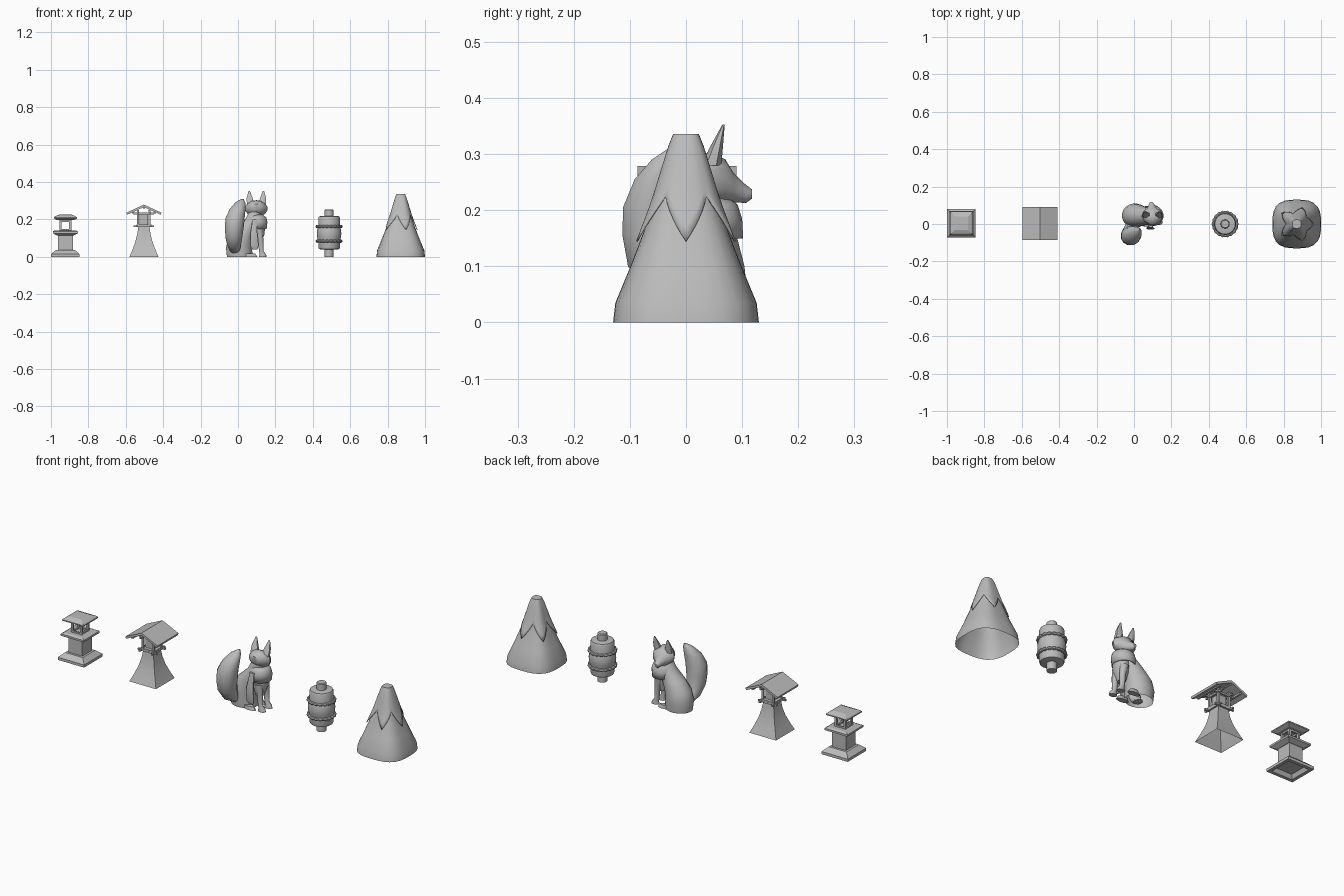
import bpy, bmesh, math
from mathutils import Vector

cube = bpy.data.objects.get("Cube")
if cube:
    bpy.data.objects.remove(cube, do_unlink=True)

stone = bpy.data.materials.new("plain_grey")
stone.use_nodes = True
GREY = (0.5, 0.5, 0.5, 1)
stone.diffuse_color = GREY
stone.node_tree.nodes["Principled BSDF"].inputs["Base Color"].default_value = GREY
X, Y, Z = Vector((1, 0, 0)), Vector((0, 1, 0)), Vector((0, 0, 1))


def finish(name, bm, smooth=False):
    bmesh.ops.recalc_face_normals(bm, faces=bm.faces)
    mesh = bpy.data.meshes.new(name)
    bm.to_mesh(mesh)
    bm.free()
    ob = bpy.data.objects.new(name, mesh)
    bpy.context.collection.objects.link(ob)
    mesh.materials.append(stone)
    if smooth:
        bpy.ops.object.select_all(action='DESELECT')
        ob.select_set(True)
        bpy.context.view_layer.objects.active = ob
        bpy.ops.object.shade_smooth_by_angle(angle=math.radians(40))
    return ob


def squareness(t, p):
    return (abs(math.cos(t)) ** p + abs(math.sin(t)) ** p) ** (-1 / p)


def skin(bm, loops, caps):
    for a, b in zip(loops, loops[1:]):
        for i in range(len(a)):
            j = (i + 1) % len(a)
            bm.faces.new((a[i], a[j], b[j], b[i]))
    if caps[0]:
        bm.faces.new(loops[0])
    if caps[1]:
        bm.faces.new(loops[-1])


# Rings are (x, y, z, half width along u, half width along v)
def loft(name, rings, n=16, p=2, u=X, v=Y, caps=(True, True), smooth=True):
    bm = bmesh.new()
    loops = []
    for x, y, z, a, b in rings:
        loop = []
        for i in range(n):
            t = 2 * math.pi * (i + 0.5) / n
            s = squareness(t, p)
            loop.append(bm.verts.new(Vector((x, y, z)) + u * a * s * math.cos(t) + v * b * s * math.sin(t)))
        loops.append(loop)
    skin(bm, loops, caps)
    return finish(name, bm, smooth)


def stack(name, cx, cy, profile, n=4, p=200, **kw):
    """Profile of (height, half width) about a vertical axis."""
    return loft(name, [(cx, cy, z, r, r) for z, r in profile], n, p, **kw)


def box(name, x, y, z, w, d, h):
    return loft(name, [(x, y, z - h / 2, w / 2, d / 2), (x, y, z + h / 2, w / 2, d / 2)], 4, 200, smooth=False)


def corner_posts(name, cx, cy, off, size, z0, z1):
    for i, (sx, sy) in enumerate([(-1, -1), (1, -1), (1, 1), (-1, 1)]):
        box(f"{name}_{i + 1}", cx + sx * off, cy + sy * off, (z0 + z1) / 2, size, size, z1 - z0)


def rails(name, cx, cy, off, z, length, size):
    for s, side in ((-1, "low"), (1, "high")):
        box(f"{name}_x_{side}", cx, cy + s * off, z, length, size, size)
        box(f"{name}_y_{side}", cx + s * off, cy, z, size, length, size)


# Small stone lantern
lx, ly = -0.923, 0.004
stack("lantern_base", lx, ly, [(0.02, 0.03), (0.02, 0.05), (0, 0.06), (0, 0.077), (0.014, 0.077), (0.036, 0.052)], smooth=False)
stack("lantern_column", lx, ly, [(0.02, 0.04), (0.118, 0.04)], smooth=False)
stack("lantern_platform", lx, ly, [(0.114, 0.045), (0.126, 0.067), (0.136, 0.067), (0.142, 0.055)], smooth=False)
corner_posts("lantern_post", lx, ly, 0.026, 0.011, 0.14, 0.2)
rails("lantern_sill", lx, ly, 0.026, 0.145, 0.05, 0.009)
rails("lantern_lintel", lx, ly, 0.026, 0.192, 0.05, 0.009)
stack("lantern_roof", lx, ly, [(0.196, 0.045), (0.205, 0.062), (0.211, 0.062), (0.217, 0.055), (0.225, 0.035)], smooth=False)

# Gabled shrine lantern on a flared foot
sx, sy = -0.503, 0.002
stack("shrine_foot", sx, sy, [(0, 0.078), (0.035, 0.063), (0.08, 0.046), (0.12, 0.036), (0.16, 0.03)],
      caps=(False, True))
box("shrine_floor", sx, sy, 0.168, 0.08, 0.08, 0.012)
rails("shrine_floor_beam", sx, sy, 0.036, 0.163, 0.11, 0.009)
corner_posts("shrine_post", sx, sy, 0.031, 0.011, 0.17, 0.25)
rails("shrine_lintel", sx, sy, 0.031, 0.232, 0.11, 0.009)
box("shrine_lamp", sx, sy, 0.2, 0.045, 0.045, 0.055)
bm = bmesh.new()
profile = [(-0.093, 0.236), (0, 0.279), (0.093, 0.236), (0.09, 0.225), (0, 0.266), (-0.09, 0.225)]
front = [bm.verts.new((sx + x, sy - 0.088, z)) for x, z in profile]
back = [bm.verts.new((sx + x, sy + 0.088, z)) for x, z in profile]
skin(bm, [front, back], (False, False))
for end in (front, back):
    bm.faces.new((end[0], end[1], end[4], end[5]))
    bm.faces.new((end[1], end[2], end[3], end[4]))
finish("shrine_roof", bm)
for i, x in enumerate((-0.06, 0, 0.06)):
    box(f"shrine_purlin_{i + 1}", sx + x, sy, 0.263 - abs(x) * 0.46, 0.01, 0.16, 0.009)

# Round paper lantern with rope bands
px = 0.487
body = [(0.038, 0.04), (0.042, 0.055), (0.05, 0.058), (0.078, 0.058), (0.09, 0.06), (0.105, 0.064), (0.125, 0.066),
        (0.145, 0.064), (0.16, 0.06), (0.172, 0.058), (0.208, 0.058), (0.216, 0.054), (0.219, 0.04)]
stack("barrel_body", px, 0, body, n=28, p=2)
stack("barrel_bottom_peg", px, 0, [(0, 0.024), (0.04, 0.024)], n=20, p=2)
stack("barrel_top_peg", px, 0, [(0.21, 0.024), (0.25, 0.024), (0.254, 0.02)], n=20, p=2)
for name, z in (("lower_rope", 0.084), ("upper_rope", 0.162)):
    bm = bmesh.new()
    loops = []
    for i in range(72):
        t = math.tau * i / 72
        r = 0.0075 + 0.0017 * math.cos(18 * t)
        loops.append([bm.verts.new(((px + (0.063 + r * math.cos(a)) * math.cos(t)),
                                    (0.063 + r * math.cos(a)) * math.sin(t), z + r * math.sin(a)))
                      for a in (math.tau * k / 8 for k in range(8))])
    skin(bm, loops + loops[:1], (False, False))
    finish(name, bm, True)

# Hollow mountain with a jagged snow cap
mx = 0.87
slope = [(0, 0.13), (0.035, 0.126), (0.1, 0.099), (0.16, 0.076), (0.22, 0.055), (0.28, 0.038), (0.315, 0.028), (0.334, 0.02)]
stack("mountain", mx, 0, slope, n=32, p=3, caps=(False, True))


def slope_at(z):
    for (z0, r0), (z1, r1) in zip(slope, slope[1:]):
        if z <= z1:
            return r0 + (r1 - r0) * (z - z0) / (z1 - z0)
    return slope[-1][1]


bm = bmesh.new()
loops = []
for k in range(8):
    loop = []
    for i in range(60):
        t = math.tau * i / 60
        wave = abs((i / 12) % 1 * 2 - 1)
        hem = 0.225 - 0.08 * wave
        z = 0.336 + (hem - 0.336) * k / 7
        r = (slope_at(z) + 0.003 + 0.005 * k / 7 * wave) * squareness(t, 3)
        loop.append(bm.verts.new((mx + r * math.cos(t), r * math.sin(t), z)))
    loops.append(loop)
skin(bm, loops, (True, False))
cap = finish("snow_cap", bm, True)
cap.modifiers.new("thickness", 'SOLIDIFY').thickness = 0.003

# Sitting fox: haunch and torso lean towards the chest, the head looks back
loft("fox_body", [(0.01, 0.045, 0, 0.07, 0.06), (0.005, 0.045, 0.05, 0.07, 0.065), (0.015, 0.045, 0.1, 0.068, 0.06),
                  (0.045, 0.042, 0.15, 0.06, 0.05), (0.08, 0.04, 0.195, 0.045, 0.042), (0.097, 0.04, 0.25, 0.033, 0.033)],
     n=20, caps=(False, True))
loft("fox_chest", [(0.105, 0.035, 0.07, 0.018, 0.025), (0.108, 0.035, 0.12, 0.034, 0.04),
                   (0.11, 0.038, 0.17, 0.037, 0.042), (0.1, 0.04, 0.23, 0.03, 0.03)])
for side, y in (("left", 0.064), ("right", 0.01)):
    loft(f"fox_{side}_foreleg", [(0.133, y, 0, 0.021, 0.015), (0.132, y, 0.015, 0.018, 0.014), (0.124, y, 0.03, 0.012, 0.012),
                                 (0.121, y, 0.09, 0.015, 0.015), (0.112, y, 0.14, 0.022, 0.02)], n=12)
    loft(f"fox_{side}_hind_foot", [(0.07, y * 1.5 - 0.015, 0, 0.035, 0.015), (0.065, y * 1.5 - 0.015, 0.018, 0.028, 0.012)], n=12)
loft("fox_tail", [(-0.015, 0.01, 0.02, 0.02, 0.025), (-0.02, -0.03, 0.05, 0.035, 0.04), (-0.022, -0.055, 0.1, 0.046, 0.05),
                  (-0.02, -0.063, 0.155, 0.052, 0.052), (-0.016, -0.063, 0.205, 0.053, 0.051),
                  (-0.002, -0.053, 0.255, 0.044, 0.04), (0.012, -0.038, 0.29, 0.028, 0.024),
                  (0.024, -0.026, 0.31, 0.006, 0.006)], n=12)
loft("fox_head", [(0.098, -0.002, 0.265, 0.018, 0.018), (0.098, 0.015, 0.264, 0.045, 0.036), (0.098, 0.042, 0.258, 0.06, 0.045),
                  (0.098, 0.07, 0.25, 0.048, 0.041), (0.096, 0.085, 0.24, 0.026, 0.026),
                  (0.094, 0.107, 0.229, 0.014, 0.016), (0.092, 0.118, 0.229, 0.007, 0.008)], n=14, v=Z)
for side, s in (("left", -1), ("right", 1)):
    loft(f"fox_{side}_ear", [(0.098 + s * 0.031, 0.045, 0.28, 0.023, 0.018), (0.098 + s * 0.036, 0.055, 0.315, 0.018, 0.011),
                             (0.098 + s * 0.038, 0.067, 0.353, 0.004, 0.002)], n=6)

# Scarf with a hanging end
scarf = loft("fox_scarf", [(0.098, 0.04, 0.225, 0.035, 0.035), (0.1, 0.042, 0.21, 0.052, 0.05),
                           (0.1, 0.044, 0.185, 0.058, 0.056), (0.1, 0.046, 0.15, 0.054, 0.056)],
             n=18, caps=(False, False))
scarf.modifiers.new("thickness", 'SOLIDIFY').thickness = 0.004
loft("scarf_end", [(0.09, -0.02, 0.04, 0.015, 0.004), (0.088, -0.025, 0.06, 0.024, 0.005),
                   (0.085, -0.021, 0.13, 0.019, 0.006), (0.09, -0.01, 0.2, 0.013, 0.008)], n=8)
